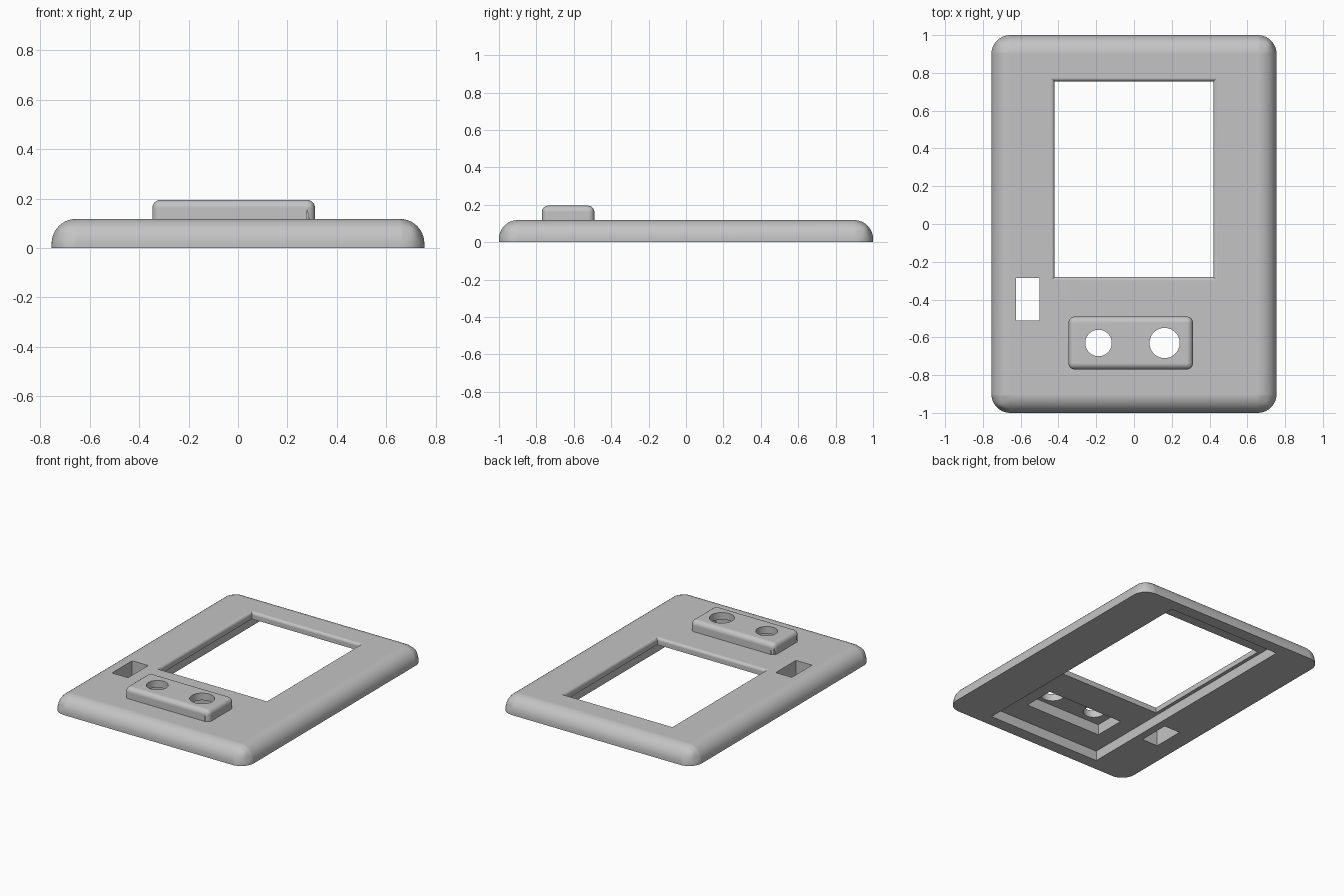
import bpy
import bmesh
from math import sin, cos, pi, radians

if "Cube" in bpy.data.objects:
    bpy.data.objects.remove(bpy.data.objects["Cube"], do_unlink=True)

GREY = (0.55, 0.55, 0.55, 1.0)
grey = bpy.data.materials.new("plain grey")
grey.use_nodes = True
grey.diffuse_color = GREY
grey.node_tree.nodes["Principled BSDF"].inputs["Base Color"].default_value = GREY

TOP = 0.118        # top face of the plate
RECESS = 0.07      # ceiling of the rear recess
RIM = 0.02         # rounding around the window


def finish(name, bm):
    bmesh.ops.recalc_face_normals(bm, faces=bm.faces)
    mesh = bpy.data.meshes.new(name)
    bm.to_mesh(mesh)
    bm.free()
    mesh.materials.append(grey)
    obj = bpy.data.objects.new(name, mesh)
    bpy.context.collection.objects.link(obj)
    return obj


def stack(bm, x0, x1, y0, y1, layers):
    """Rectangular solid lofted through (height, outward offset) layers."""
    rings = []
    for z, o in layers:
        corners = ((x0 - o, y0 - o), (x1 + o, y0 - o), (x1 + o, y1 + o), (x0 - o, y1 + o))
        rings.append([bm.verts.new((x, y, z)) for x, y in corners])
    bm.faces.new(rings[0])
    bm.faces.new(rings[-1])
    for low, high in zip(rings, rings[1:]):
        for i in range(4):
            j = (i + 1) % 4
            bm.faces.new((low[i], low[j], high[j], high[i]))


def box(name, x0, x1, y0, y1, z0, z1, radius=0, segments=8):
    """Box whose upright and top edges may be rounded."""
    bm = bmesh.new()
    stack(bm, x0, x1, y0, y1, [(z0, 0), (z1, 0)])
    if radius:
        edges = [e for e in bm.edges if max(v.co.z for v in e.verts) > z1 - 0.001]
        bmesh.ops.bevel(bm, geom=edges, offset=radius, segments=segments,
                        profile=0.5, affect='EDGES')
    return finish(name, bm)


def cylinder(name, x, y, radius):
    bm = bmesh.new()
    bmesh.ops.create_cone(bm, cap_ends=True, segments=48, radius1=radius,
                          radius2=radius, depth=1)
    bmesh.ops.translate(bm, verts=bm.verts, vec=(x, y, 0))
    return finish(name, bm)


def combine(target, tool, operation):
    mod = target.modifiers.new(tool.name, 'BOOLEAN')
    mod.operation = operation
    mod.solver = 'EXACT'
    mod.object = tool
    bpy.context.view_layer.objects.active = target
    bpy.ops.object.modifier_apply(modifier=mod.name)
    bpy.data.objects.remove(tool, do_unlink=True)


# Rounded plate with a raised pad
cover = box("cover_plate", -0.755, 0.755, -1, 1, 0, TOP, 0.1, 10)
pad = box("raised_pad", -0.347, 0.312, -0.77, -0.49, 0.09, 0.195, 0.033, 6)
combine(cover, pad, 'UNION')

# Window opening with a rounded rim
bm = bmesh.new()
rim = [(TOP - RIM + RIM * sin(t), RIM * (1 - cos(t)))
       for t in (i * pi / 12 for i in range(7))]
stack(bm, -0.42, 0.42, -0.28, 0.755, [(-0.1, 0)] + rim + [(0.3, RIM)])
cutters = [finish("window_cutter", bm)]

# Rear recess, pocket under the pad, side slot and the two round holes
cutters += [
    box("recess_cutter", -0.445, 0.445, -0.913, 0.913, -0.1, RECESS),
    box("pocket_cutter", -0.317, 0.285, -0.74, -0.515, -0.1, 0.145),
    box("slot_cutter", -0.625, -0.5, -0.51, -0.285, -0.1, 0.3),
    cylinder("small_hole_cutter", -0.188, -0.63, 0.07),
    cylinder("large_hole_cutter", 0.162, -0.63, 0.08),
]
for cutter in cutters:
    combine(cover, cutter, 'DIFFERENCE')

# Smooth roundings, crisp edges
bpy.ops.object.select_all(action='DESELECT')
cover.select_set(True)
bpy.context.view_layer.objects.active = cover
bpy.ops.object.shade_smooth_by_angle(angle=radians(30))
weighted = cover.modifiers.new("even_shading", 'WEIGHTED_NORMAL')
weighted.keep_sharp = True
